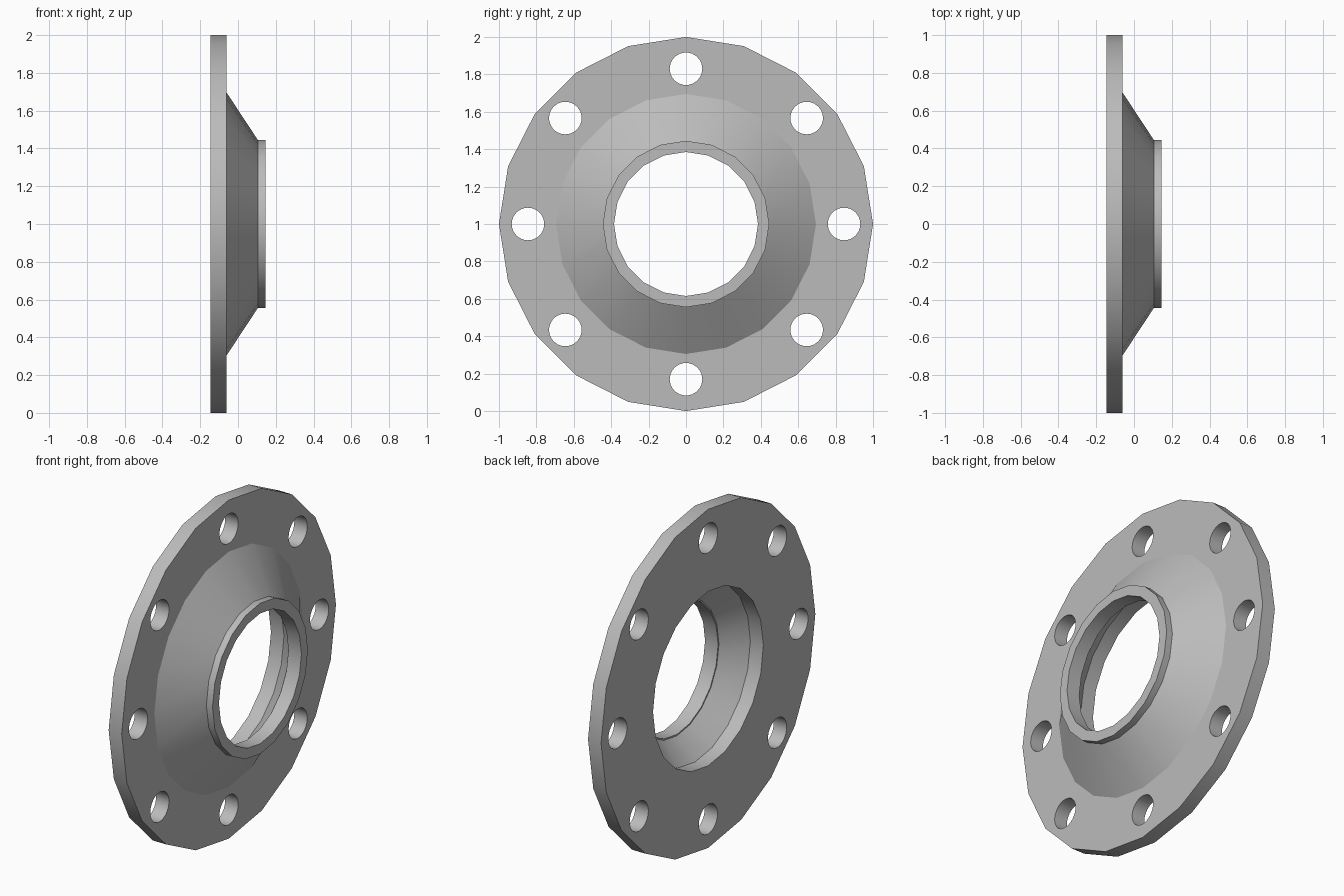
import bpy, bmesh
from math import sin, cos, pi, radians
from mathutils import Matrix

cube = bpy.data.objects.get("Cube")
if cube:
    bpy.data.objects.remove(cube, do_unlink=True)

SIDES = 20
AXIS_Z = 1.0

steel = bpy.data.materials.new("grey_steel")
steel.use_nodes = True
colour = (0.5, 0.5, 0.5, 1)
steel.diffuse_color = colour
steel.node_tree.nodes["Principled BSDF"].inputs["Base Color"].default_value = colour


def add_object(name, bm):
    bmesh.ops.recalc_face_normals(bm, faces=bm.faces[:])
    mesh = bpy.data.meshes.new(name)
    bm.to_mesh(mesh)
    bm.free()
    mesh.materials.append(steel)
    obj = bpy.data.objects.new(name, mesh)
    bpy.context.collection.objects.link(obj)
    return obj


def lathe(name, profile, closed):
    """Turn (x, radius) points around the horizontal x axis."""
    bm = bmesh.new()
    rings = []
    for x, r in profile:
        angles = [2 * pi * i / SIDES for i in range(SIDES)]
        rings.append([bm.verts.new((x, r * sin(a), AXIS_Z + r * cos(a))) for a in angles])
    pairs = list(zip(rings, rings[1:]))
    if closed:
        pairs.append((rings[-1], rings[0]))
    for a, b in pairs:
        for i in range(SIDES):
            j = (i + 1) % SIDES
            bm.faces.new((a[i], a[j], b[j], b[i]))
    return add_object(name, bm)


def activate(obj):
    bpy.ops.object.select_all(action='DESELECT')
    obj.select_set(True)
    bpy.context.view_layer.objects.active = obj


# Flat ring plate
plate = lathe("flange_plate", [(-0.145, 0.515), (-0.145, 1.0), (-0.06, 1.0), (-0.06, 0.515)], True)

# Tapered hub with short neck and bore; open where it meets the plate
hub = lathe("tapered_hub", [(-0.06, 0.695), (0.105, 0.445), (0.145, 0.445),
                            (0.145, 0.385), (0.06, 0.385), (0.06, 0.393), (-0.06, 0.515)], False)

# Eight bolt holes, on a circle set slightly off the axis
bm = bmesh.new()
for k in range(8):
    a = k * pi / 4
    y, z = 0.845 * sin(a), 0.83 * cos(a)
    if k % 2:
        y, z = y * 1.08, z * 0.965
    place = Matrix.Translation((-0.1, y, AXIS_Z + z)) @ Matrix.Rotation(pi / 2, 4, 'Y')
    bmesh.ops.create_cone(bm, cap_ends=True, segments=32, radius1=0.087,
                          radius2=0.087, depth=0.3, matrix=place)
cutter = add_object("bolt_hole_cutter", bm)
cutter.hide_render = True

cut = plate.modifiers.new("bolt_holes", 'BOOLEAN')
cut.operation = 'DIFFERENCE'
cut.solver = 'EXACT'
cut.object = cutter
activate(plate)
bpy.ops.object.modifier_apply(modifier=cut.name)
bpy.data.objects.remove(cutter, do_unlink=True)

# Smooth round walls, crisp edges
for obj in (plate, hub):
    activate(obj)
    bpy.ops.object.shade_smooth_by_angle(angle=radians(25))
